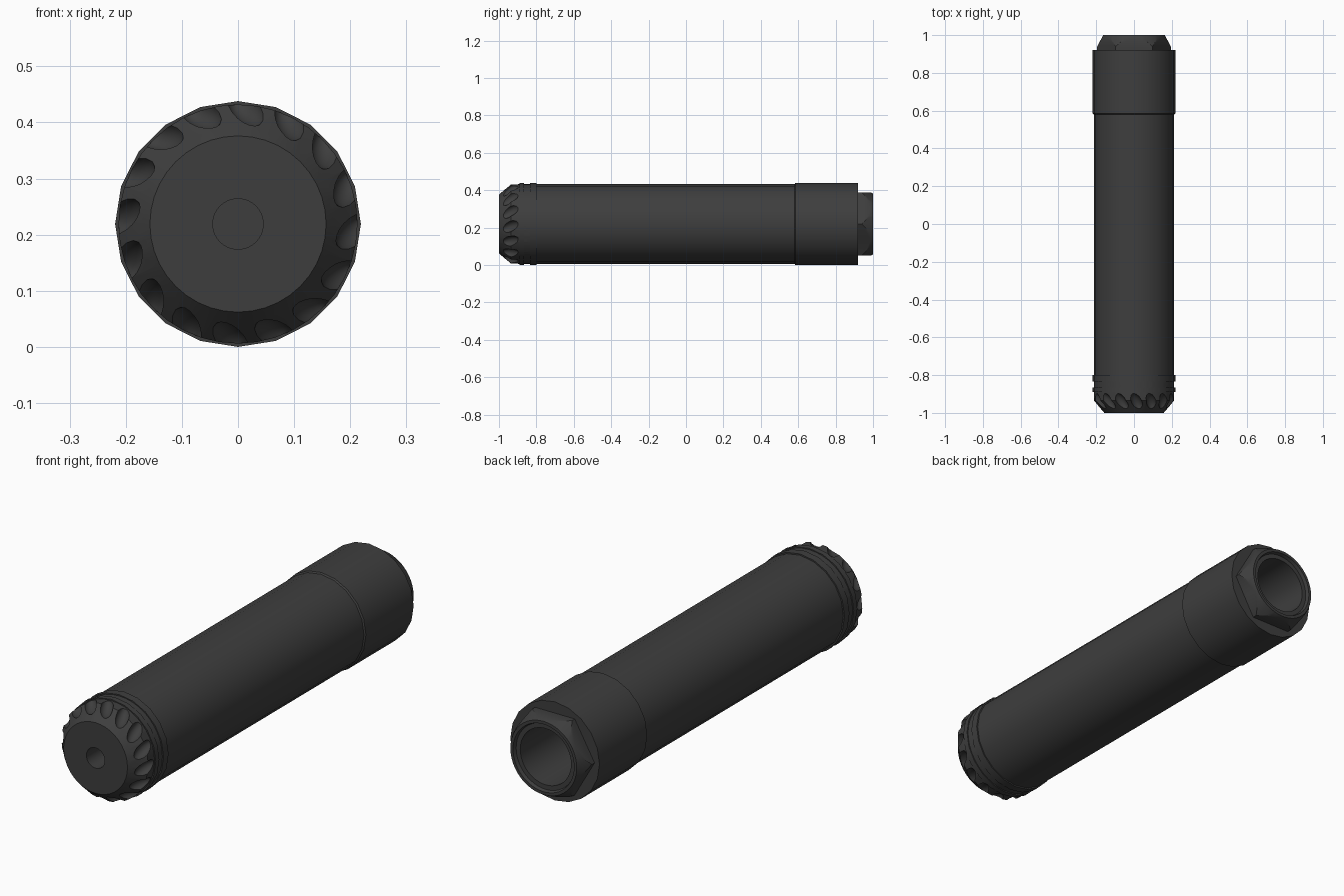
import bpy, bmesh
from math import pi, tau, radians
from mathutils import Matrix, Vector

if "Cube" in bpy.data.objects:
    bpy.data.objects.remove(bpy.data.objects["Cube"])

CENTRE_Z = 0.219
R = 0.219          # collar and band radius
R_BODY = 0.213

metal = bpy.data.materials.new("dark_grey_metal")
metal.use_nodes = True
colour = (0.048, 0.048, 0.048, 1)
metal.diffuse_color = colour
metal.node_tree.nodes["Principled BSDF"].inputs["Base Color"].default_value = colour


def add_object(name, bm):
    bmesh.ops.recalc_face_normals(bm, faces=bm.faces)
    mesh = bpy.data.meshes.new(name)
    bm.to_mesh(mesh)
    bm.free()
    mesh.materials.append(metal)
    ob = bpy.data.objects.new(name, mesh)
    ob.location.z = CENTRE_Z
    bpy.context.collection.objects.link(ob)
    return ob


def lathe(name, profile, sides, closed=False):
    """Revolve (radius, y) points about the long axis."""
    bm = bmesh.new()
    verts = [bm.verts.new((r, y, 0)) for r, y in profile]
    edges = [bm.edges.new(pair) for pair in zip(verts, verts[1:])]
    if closed:
        edges.append(bm.edges.new((verts[-1], verts[0])))
    bmesh.ops.spin(bm, geom=verts + edges, cent=(0, 0, 0), axis=(0, 1, 0),
                   angle=tau, steps=sides, use_duplicate=False)
    bmesh.ops.remove_doubles(bm, verts=bm.verts, dist=0.0001)
    return add_object(name, bm)


def activate(ob):
    bpy.ops.object.select_all(action="DESELECT")
    ob.select_set(True)
    bpy.context.view_layer.objects.active = ob


def boolean(ob, cutter, operation):
    mod = ob.modifiers.new("cut", "BOOLEAN")
    mod.operation, mod.object, mod.solver = operation, cutter, "EXACT"
    activate(ob)
    bpy.ops.object.modifier_apply(modifier=mod.name)
    bpy.data.objects.remove(cutter)


# Main tube with the slightly wider rear collar
body = lathe("body_tube", [(0, -0.81), (R_BODY, -0.81), (R_BODY, 0.58), (R, 0.585),
                           (R, 0.92), (0.15, 0.92), (0.15, 0.5), (0, 0.5)], 20)

# Raised bands behind the front cap
bands = [lathe(f"front_band_{i + 1}", [(0.19, a), (R, a), (R, b), (0.19, b)], 20, True)
         for i, (a, b) in enumerate([(-0.89, -0.865), (-0.835, -0.80)])]

# Front cap with a bevelled rim and a centre hole
cap = lathe("front_cap", [(0, -0.8), (R_BODY, -0.8), (R_BODY, -0.935), (0.157, -1),
                          (0.045, -1), (0.045, -0.82), (0, -0.82)], 40)

# Ring of slanted scoops cut out of the cap rim
bm = bmesh.new()
for i in range(16):
    long_axis = Vector((0.35, 0.8, 0.42)).normalized()
    side = long_axis.cross(Vector((1, 0, 0))).normalized()
    depth = side.cross(long_axis)
    frame = Matrix((long_axis, side, depth)).transposed().to_4x4()
    place = (Matrix.Rotation(i * tau / 16 + radians(4), 4, "Y")
             @ Matrix.Translation((0.207, -0.943, 0))
             @ frame @ Matrix.Diagonal((0.056, 0.027, 0.027, 1)))
    bmesh.ops.create_uvsphere(bm, u_segments=16, v_segments=12, radius=1, matrix=place)
boolean(cap, add_object("scoop_cutter", bm), "DIFFERENCE")

# Rear hexagonal nut: turned shape with a bore, trimmed to six flats
nut = lathe("rear_nut", [(0, 0.45), (0.2, 0.45), (0.2, 0.93), (0.163, 1), (0.15, 1),
                         (0.145, 0.985), (0.125, 0.985), (0.125, 0.5), (0, 0.5)], 48)
bm = bmesh.new()
bmesh.ops.create_cone(bm, cap_ends=True, segments=6, radius1=0.195, radius2=0.195, depth=1,
                      matrix=Matrix.Translation((0, 0.8, 0)) @ Matrix.Rotation(pi / 2, 4, "X"))
# Corners of the hexagon point sideways
corner = max(bm.verts, key=lambda v: v.co.x).co.x
if corner < 0.19:
    bmesh.ops.rotate(bm, verts=bm.verts, cent=(0, 0, 0), matrix=Matrix.Rotation(pi / 6, 3, "Y"))
boolean(nut, add_object("hexagon_cutter", bm), "INTERSECT")

for ob in [body, cap, nut, *bands]:
    activate(ob)
    bpy.ops.object.shade_smooth_by_angle(angle=radians(30))
